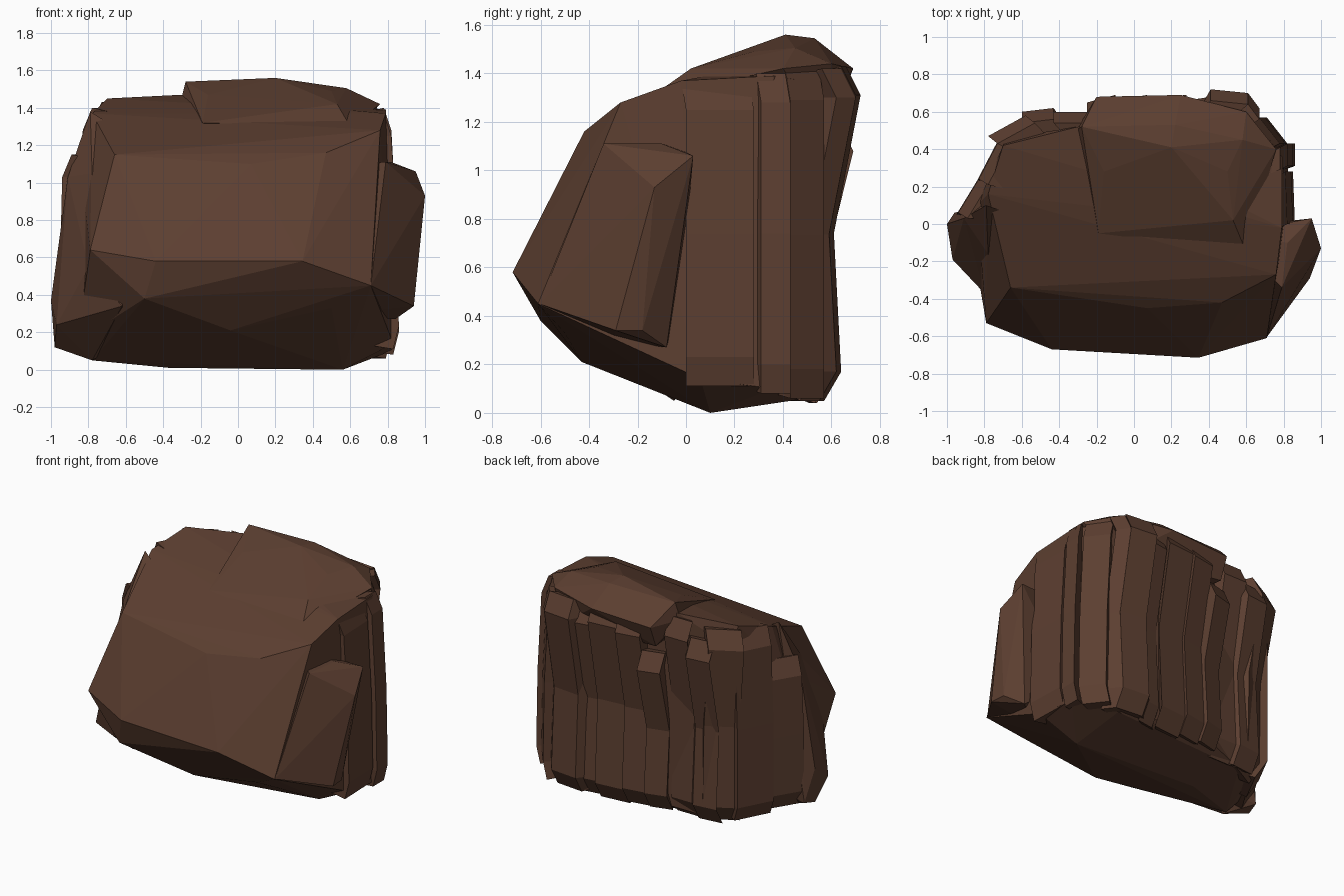
import bpy, bmesh
from mathutils import Vector

brown = bpy.data.materials.new("rock_brown")
brown.diffuse_color = (0.107, 0.049, 0.030, 1)


def make_object(name, bm):
    bmesh.ops.triangulate(bm, faces=bm.faces[:])
    bmesh.ops.recalc_face_normals(bm, faces=bm.faces[:])
    me = bpy.data.meshes.new(name)
    bm.to_mesh(me)
    bm.free()
    me.materials.append(brown)
    ob = bpy.data.objects.new(name, me)
    bpy.context.scene.collection.objects.link(ob)
    return ob


def hull(name, pts):
    bm = bmesh.new()
    for p in pts:
        bm.verts.new(p)
    bmesh.ops.convex_hull(bm, input=bm.verts[:])
    loose = [v for v in bm.verts if not v.link_faces]
    bmesh.ops.delete(bm, geom=loose, context='VERTS')
    return make_object(name, bm)


def column(name, a, b, z0, z1, profile):
    """Upright rock column: outer edge a-b, inner edge buried in the core."""
    a, b = Vector(a), Vector(b)
    bm = bmesh.new()
    h = z1 - z0
    levels = [0, 0.12 / h, 0.5, 1 - 0.12 / h, 1]
    rings = []
    for t, (dx, dy) in zip(levels, profile):
        off = Vector((dx, dy))
        quad = [a * 0.6, a + off, b + off, b * 0.6]
        # tops and bottoms sink into the core so no ledge shows
        rings.append([bm.verts.new((p.x, p.y, z0 + h * t)) for p in quad])
    for k, dz in ((0, 0.05), (4, -0.06)):
        for v in (rings[k][0], rings[k][3]):
            v.co.z += dz
    for lo, hi in zip(rings, rings[1:]):
        for i in range(4):
            j = (i + 1) % 4
            bm.faces.new((lo[i], lo[j], hi[j], hi[i]))
    bm.faces.new(rings[0][::-1])
    bm.faces.new(rings[-1])
    return make_object(name, bm)


# main boulder: sloping front, undercut base, rising top
rock = hull("boulder", [
    (-0.79, -0.53, 0.64), (-0.44, -0.67, 0.58), (-0.05, -0.66, 0.54),
    (0.345, -0.715, 0.58), (0.71, -0.61, 0.45),
    (-0.50, -0.60, 0.38), (-0.04, -0.43, 0.21), (0.50, -0.50, 0.33),
    (-0.66, -0.34, 1.15), (-0.48, -0.36, 1.13), (0.07, -0.45, 1.10),
    (0.47, -0.42, 1.16), (0.76, -0.27, 1.28),
    (-0.78, 0.16, 1.37), (-0.70, 0.42, 1.45), (-0.30, 0.52, 1.47),
    (0.79, -0.02, 1.37), (0.79, 0.36, 1.39),
    (-0.78, -0.02, 0.05), (-0.37, 0.15, 0.01), (0.56, 0.10, 0.0),
    (0.55, 0.50, 0.06), (-0.50, 0.44, 0.06), (-0.86, -0.12, 0.15),
    (0.83, 0.06, 0.14), (0.82, 0.36, 0.10), (0.66, 0.51, 0.12),
    (-0.66, 0.38, 0.10), (-0.85, 0.10, 0.15), (-0.84, 0.10, 1.05),
    (0.66, 0.54, 1.36), (0.10, 0.58, 1.36), (-0.68, 0.46, 1.30),
    (0.30, 0.53, 0.10), (-0.25, 0.51, 0.10)])

parts = []
# raised slab along the top at the back
parts.append(hull("top_slab", [
    (-0.31, 0.50, 1.42), (-0.28, 0.52, 1.54), (-0.16, 0.28, 1.47),
    (0.20, 0.41, 1.56), (0.22, 0.53, 1.545), (0.50, 0.28, 1.49),
    (-0.19, -0.05, 1.32), (0.58, 0.45, 1.505), (-0.20, 0.68, 1.40),
    (0.25, 0.69, 1.42), (0.60, 0.60, 1.44), (-0.20, 0.62, 1.25),
    (0.55, 0.55, 1.2), (0.1, 0.1, 1.2), (0.76, 0.40, 1.42),
    (0.53, 0.02, 1.42), (0.60, -0.15, 1.30)]))
# right shoulder
parts.append(hull("right_shoulder", [
    (0.94, -0.29, 0.34), (0.93, -0.18, 0.34), (1.0, -0.13, 0.93),
    (0.95, 0.03, 1.06), (0.71, -0.605, 0.45), (0.79, -0.34, 1.11),
    (0.82, -0.10, 1.11), (0.84, -0.08, 0.27), (0.5, -0.02, 0.5),
    (0.5, -0.05, 1.1), (0.6, -0.3, 0.3)]))
# left foot and left shoulder
parts.append(hull("left_foot", [
    (-1.0, 0.0, 0.37), (-0.98, -0.03, 0.12), (-0.97, -0.19, 0.24),
    (-0.91, -0.21, 0.45), (-0.80, -0.37, 0.55), (-0.62, -0.48, 0.34),
    (-0.78, -0.05, 0.05), (-0.96, 0.06, 0.14), (-0.91, 0.03, 1.03),
    (-0.78, -0.16, 1.05), (-0.79, 0.10, 1.38), (-0.5, 0.0, 1.2),
    (-0.5, 0.0, 0.2)]))

# columns round the right, back and left sides
right = [(-0.03, 0), (0, 0), (-0.01, 0), (-0.04, 0), (-0.08, -0.02)]
back = [(0, -0.15), (0, -0.08), (0, -0.11), (0, 0), (0, -0.06)]
corner = [(0.12, -0.12), (0.08, -0.05), (0.07, -0.05), (0, 0), (0.05, -0.04)]
left = [(0.08, -0.06), (0.02, -0.01), (0.02, -0.01), (0.03, 0), (0.08, -0.03)]
columns = [
    ("right_column", right, [
        (0.86, 0.00, 0.85, 0.28, 0.11, 1.37),
        (0.86, 0.31, 0.86, 0.43, 0.08, 1.40),
        (0.82, 0.43, 0.71, 0.57, 0.06, 1.41)]),
    ("back_column", back, [
        (0.67, 0.62, 0.61, 0.70, 0.05, 1.42),
        (0.61, 0.70, 0.41, 0.72, 0.05, 1.43),
        (0.41, 0.68, 0.28, 0.66, 0.04, 1.40),
        (0.28, 0.69, 0.07, 0.67, 0.04, 1.44),
        (0.07, 0.69, -0.10, 0.66, 0.06, 1.42),
        (-0.10, 0.69, -0.25, 0.65, 0.07, 1.20),
        (-0.25, 0.60, -0.43, 0.60, 0.05, 1.45),
        (-0.43, 0.62, -0.60, 0.60, 0.05, 1.35)]),
    ("corner_column", corner, [
        (-0.58, 0.58, -0.78, 0.47, 0.05, 1.43)]),
    ("left_column", left, [
        (-0.74, 0.47, -0.86, 0.24, 0.07, 1.40),
        (-0.86, 0.24, -0.97, 0.06, 0.10, 1.15)]),
]
for name, profile, rows in columns:
    for i, (ax, ay, bx, by, z0, z1) in enumerate(rows):
        parts.append(column(f"{name}_{i + 1}", (ax, ay), (bx, by), z0, z1, profile))

# weld all parts into one rock
bpy.context.view_layer.objects.active = rock
for p in parts:
    m = rock.modifiers.new("weld", 'BOOLEAN')
    m.operation = 'UNION'
    m.solver = 'EXACT'
    m.object = p
    bpy.ops.object.modifier_apply(modifier=m.name)
    bpy.data.objects.remove(p)
rock.name = "rock"
for f in rock.data.polygons:
    f.use_smooth = False
    f.material_index = 0
